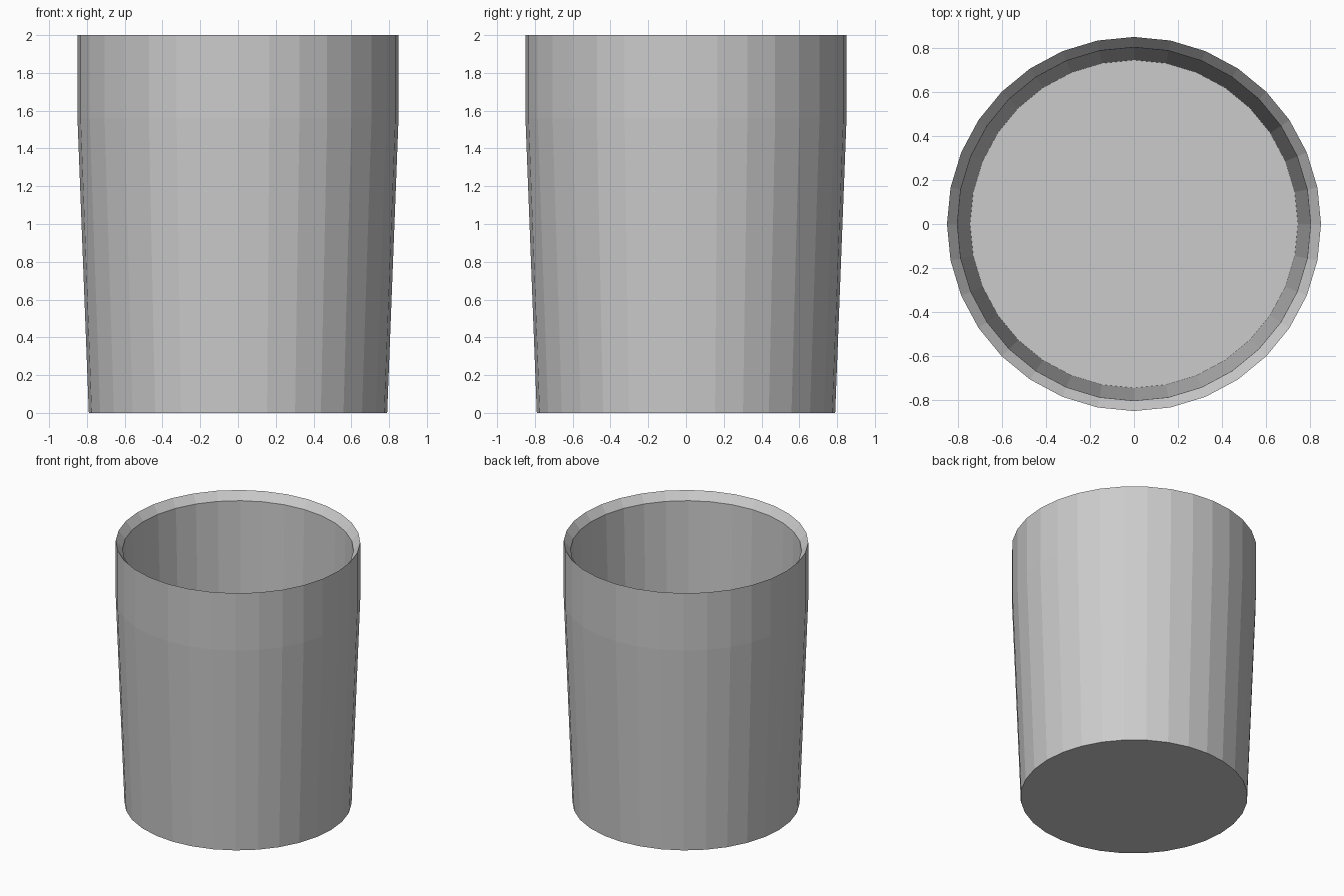
import bpy, bmesh, math

if "Cube" in bpy.data.objects:
    bpy.data.objects.remove(bpy.data.objects["Cube"])

SIDES = 32

# Tumbler profile (radius, height): outer base up, bevelled rim, inner wall down
PROFILE = [(0.79, 0.0), (0.85, 1.56), (0.85, 2.0), (0.803, 1.94), (0.745, 0.06)]


def lathe(name, profile):
    bm = bmesh.new()
    rings = []
    for r, z in profile:
        rings.append([bm.verts.new((r * math.cos(2 * math.pi * i / SIDES),
                                    r * math.sin(2 * math.pi * i / SIDES), z))
                      for i in range(SIDES)])
    for a, b in zip(rings, rings[1:]):
        for i in range(SIDES):
            j = (i + 1) % SIDES
            bm.faces.new((a[i], a[j], b[j], b[i]))
    bm.faces.new(rings[0][::-1])  # underside
    bm.faces.new(rings[-1])       # inner floor
    bmesh.ops.recalc_face_normals(bm, faces=bm.faces)
    mesh = bpy.data.meshes.new(name)
    bm.to_mesh(mesh)
    bm.free()
    obj = bpy.data.objects.new(name, mesh)
    bpy.context.collection.objects.link(obj)
    return obj


# Open cup with flat facets
lathe("cup", PROFILE)
